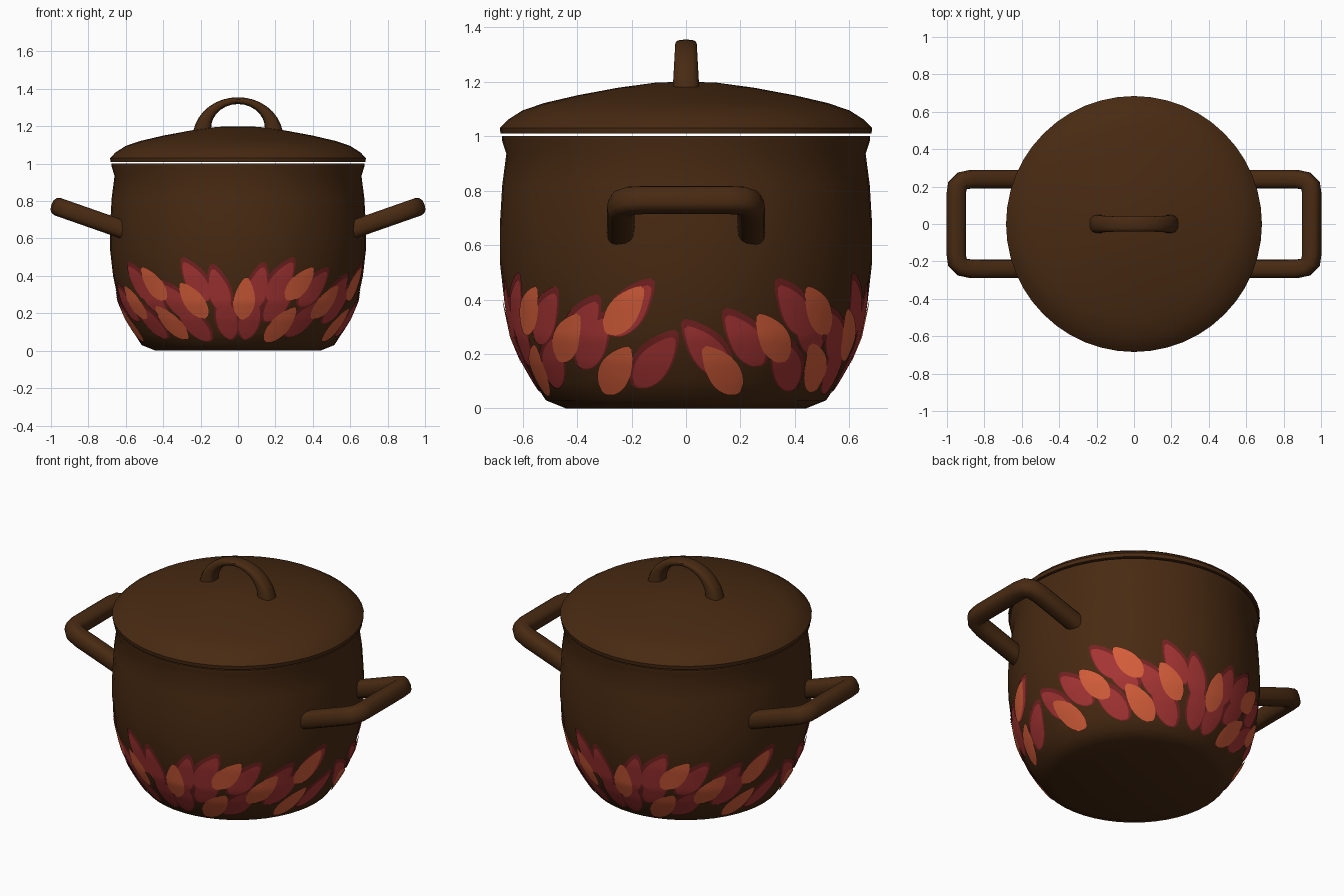
import bpy, bmesh
from math import sin, cos, pi, radians, copysign
from mathutils import Vector

cube = bpy.data.objects.get("Cube")
if cube:
    bpy.data.objects.remove(cube, do_unlink=True)


def material(name, color):
    mat = bpy.data.materials.new(name)
    mat.use_nodes = True
    mat.diffuse_color = (*color, 1)
    mat.node_tree.nodes["Principled BSDF"].inputs["Base Color"].default_value = (*color, 1)
    return mat


brown = material("brown glaze", (0.065, 0.023, 0.006))
orange = material("orange leaf", (0.66, 0.11, 0.042))
red = material("red leaf", (0.38, 0.035, 0.034))
dark_red = material("dark red edge", (0.18, 0.017, 0.016))


def finish(name, bm, mat, closed=True):
    if closed:
        bmesh.ops.recalc_face_normals(bm, faces=bm.faces)
    mesh = bpy.data.meshes.new(name)
    bm.to_mesh(mesh)
    bm.free()
    mesh.materials.append(mat)
    obj = bpy.data.objects.new(name, mesh)
    bpy.context.collection.objects.link(obj)
    bpy.ops.object.select_all(action='DESELECT')
    obj.select_set(True)
    bpy.context.view_layer.objects.active = obj
    bpy.ops.object.shade_smooth_by_angle(angle=radians(40))
    return obj


def lathe(name, profile, mat, steps=48):
    """Spin a radius/height profile around the vertical axis."""
    bm = bmesh.new()
    verts = [bm.verts.new((r, 0, z)) for r, z in profile]
    edges = [bm.edges.new(pair) for pair in zip(verts, verts[1:])]
    bmesh.ops.spin(bm, geom=verts + edges, cent=(0, 0, 0), axis=(0, 0, 1),
                   angle=2 * pi, steps=steps, use_merge=True)
    bmesh.ops.remove_doubles(bm, verts=bm.verts, dist=0.0005)
    return finish(name, bm, mat)


def loft(name, path, normal, halves, mat, sides=14):
    """Sweep a rounded section along a planar path; halves = (in plane, across)."""
    bm = bmesh.new()
    rings = []
    for i, point in enumerate(path):
        tangent = path[min(i + 1, len(path) - 1)] - path[max(i - 1, 0)]
        side = tangent.cross(normal).normalized()
        a, b = halves[i]
        ring = []
        for k in range(sides):
            c, s = cos(2 * pi * k / sides), sin(2 * pi * k / sides)
            u, v = (copysign(abs(q) ** 0.75, q) for q in (c, s))
            ring.append(bm.verts.new(point + side * a * u + normal * b * v))
        rings.append(ring)
    for low, high in zip(rings, rings[1:]):
        for k in range(sides):
            n = (k + 1) % sides
            bm.faces.new((low[k], low[n], high[n], high[k]))
    bm.faces.new(rings[0])
    bm.faces.new(rings[-1])
    return finish(name, bm, mat)


# Pot body: outer wall, flared rim, hollow inside
wall = [(0.44, 0), (0.515, 0.03), (0.56, 0.1), (0.6, 0.17), (0.638, 0.26), (0.668, 0.4),
        (0.684, 0.54), (0.684, 0.67), (0.675, 0.82), (0.66, 0.935), (0.676, 0.985), (0.676, 1)]
inside = [(0.63, 1), (0.62, 0.93), (0.62, 0.4), (0.46, 0.06), (0, 0.06)]
lathe("pot_body", [(0, 0)] + wall + inside, brown)

# Domed lid
lathe("lid", [(0, 1.2), (0.11, 1.197), (0.25, 1.178), (0.4, 1.15), (0.52, 1.122), (0.6, 1.095),
              (0.655, 1.06), (0.684, 1.03), (0.681, 1.009), (0.64, 1.009), (0.5, 1.06), (0, 1.12)], brown)

# Arched lid grip, thin at the crown and thick at the feet
arc = [pi * i / 16 for i in range(17)]
loft("lid_grip", [Vector((0.19 * cos(a), 0, 1.165 + 0.172 * sin(a))) for a in arc],
     Vector((0, 1, 0)), [(0.05 - 0.032 * sin(a), 0.05 - 0.01 * sin(a)) for a in arc], brown)

# Two side handles, squared loops that rise outward
half = [(0.59, 0.24), (0.75, 0.24), (0.87, 0.24), (0.92, 0.23), (0.945, 0.205), (0.95, 0.16)]
loop = half + [(x, -y) for x, y in reversed(half)]
slope = 0.35
for sign, label in ((1, "left"), (-1, "right")):
    path = [Vector((sign * x, y, 0.765 + slope * (x - 0.95))) for x, y in loop]
    up = Vector((-slope * sign, 0, 1)).normalized()
    loft(label + "_handle", path, up, [(0.05, 0.05)] * len(path), brown)


def wall_radius(z):
    for (r0, z0), (r1, z1) in zip(wall, wall[1:]):
        if z <= z1:
            return r0 + (r1 - r0) * (z - z0) / (z1 - z0)


def leaves(name, spots, mat, lift, length, width, rise=0):
    """Thin painted leaves wrapped on the wall, repeated on the back half."""
    bm = bmesh.new()
    rows, cols = 12, 4
    for turn in (0, pi):
        for angle, height in spots:
            lean = radians(max(-42, min(42, angle * 1.6)))
            grid = []
            for i in range(rows + 1):
                t = i / rows
                w = width * (0.15 + 0.85 * max(0, sin(pi * t ** 0.8)) ** 0.8)
                along = (t - 0.5) * length
                line = []
                for j in range(cols + 1):
                    s = (j / cols - 0.5) * w
                    z = max(0.035, height + rise + along * cos(lean) - s * sin(lean))
                    r = wall_radius(z)
                    th = radians(angle) + turn + (s * cos(lean) + along * sin(lean)) / r
                    r += lift
                    line.append(bm.verts.new((r * sin(th), -r * cos(th), z)))
                grid.append(line)
            for a, b in zip(grid, grid[1:]):
                for j in range(cols):
                    bm.faces.new((a[j], a[j + 1], b[j + 1], b[j]))
    return finish(name, bm, mat, closed=False)


# Leaf band: angle from the front in degrees, and height
orange_spots = [(-77, 0.14), (-60, 0.26), (-43, 0.36), (-37, 0.15), (-22, 0.27), (3, 0.28),
                (23, 0.14), (30, 0.36), (47, 0.26), (64, 0.14), (70, 0.36)]
red_spots = [(-70, 0.25), (-53, 0.36), (-52, 0.16), (-46, 0.29), (-31, 0.26), (-20, 0.37),
             (-24, 0.15), (-9, 0.32), (-6, 0.18), (6, 0.18), (9, 0.33), (20, 0.37), (20, 0.26),
             (36, 0.17), (38, 0.33), (54, 0.3), (57, 0.24), (79, 0.17), (-83, 0.21), (72, 0.36)]
leaves("leaf_edges", red_spots, dark_red, 0.003, 0.27, 0.135, rise=0.012)
leaves("red_leaves", red_spots, red, 0.0055, 0.235, 0.11)
leaves("orange_leaves", orange_spots, orange, 0.008, 0.225, 0.115)
